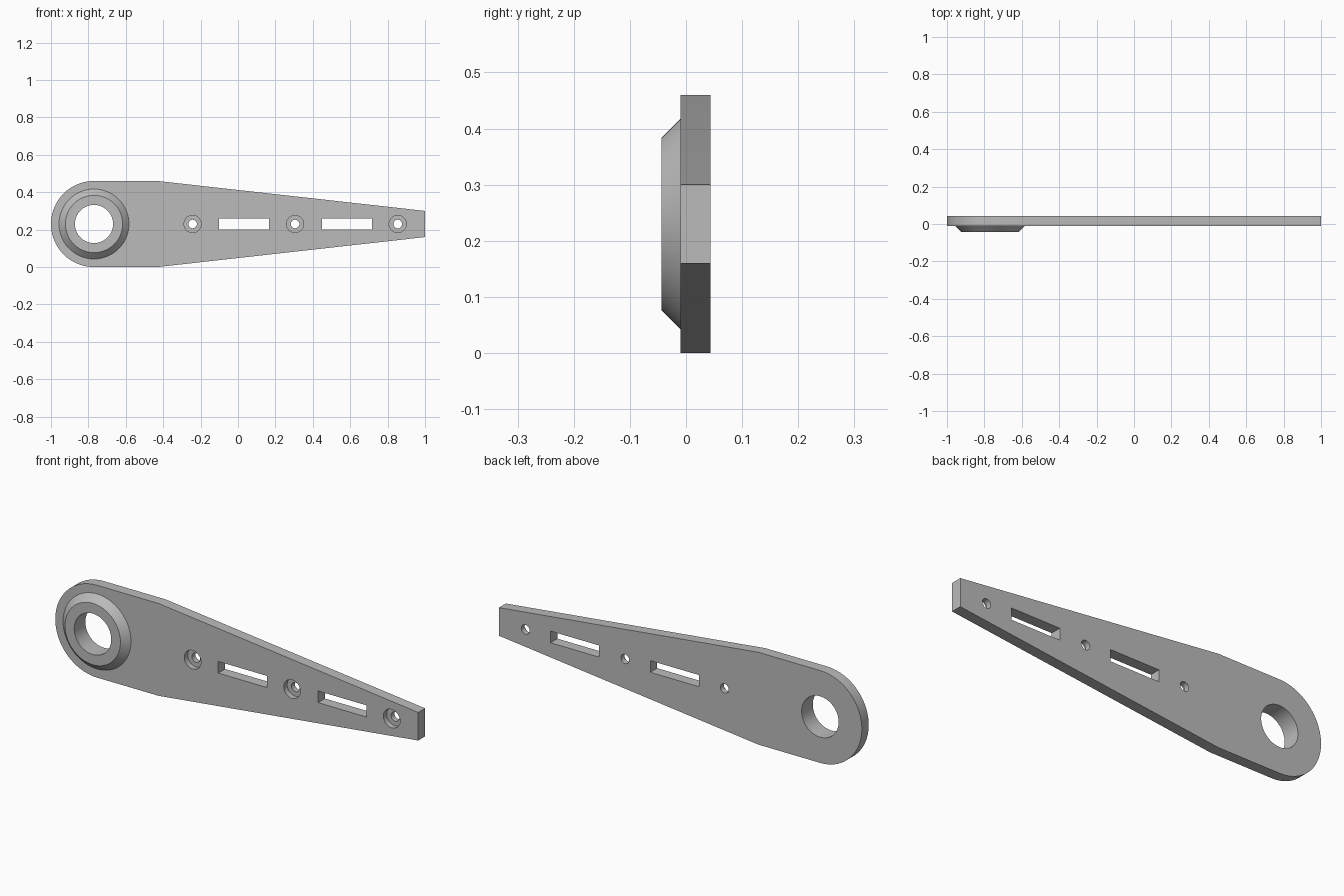
import bpy, math
from mathutils import Vector

if "Cube" in bpy.data.objects:
    bpy.data.objects.remove(bpy.data.objects["Cube"])

MID_Z = 0.23
FRONT, BACK, BOSS_FRONT = -0.01, 0.044, -0.044
PIVOT_X = -0.77

grey = bpy.data.materials.new("plain grey")
grey.use_nodes = True
colour = (0.5, 0.5, 0.5, 1)
grey.diffuse_color = colour
grey.node_tree.nodes["Principled BSDF"].inputs["Base Color"].default_value = colour


def cone(name, x, y0, y1, r0, r1, sides=64):
    """Round solid along y, with radius r0 at y0 and r1 at y1."""
    bpy.ops.mesh.primitive_cone_add(
        vertices=sides, radius1=r1, radius2=r0, depth=y1 - y0,
        location=(x, (y0 + y1) / 2, MID_Z), rotation=(math.pi / 2, 0, 0))
    ob = bpy.context.object
    ob.name = name
    return ob


def block(name, x0, x1, height):
    bpy.ops.mesh.primitive_cube_add(size=1, location=((x0 + x1) / 2, 0, MID_Z))
    ob = bpy.context.object
    ob.name = name
    ob.scale = (x1 - x0, 0.4, height)
    return ob


def combine(target, other, operation):
    mod = target.modifiers.new(operation, 'BOOLEAN')
    mod.operation = operation
    mod.solver = 'EXACT'
    mod.object = other
    bpy.ops.object.select_all(action='DESELECT')
    bpy.context.view_layer.objects.active = target
    target.select_set(True)
    bpy.ops.object.modifier_apply(modifier=mod.name)
    bpy.data.objects.remove(other)


# Plate outline: rounded pivot end, straight shoulders, tapered tip
outline = [(1, -0.07), (1, 0.07), (-0.43, 0.23)]
steps = 48
for i in range(steps + 1):
    a = math.pi / 2 + math.pi * i / steps
    outline.append((PIVOT_X + 0.23 * math.cos(a), 0.23 * math.sin(a)))
outline.append((-0.43, -0.23))
n = len(outline)
verts = [(x, y, MID_Z + z) for y in (FRONT, BACK) for x, z in outline]
faces = [list(range(n))[::-1], list(range(n, 2 * n))]
faces += [(i, (i + 1) % n, n + (i + 1) % n, n + i) for i in range(n)]
mesh = bpy.data.meshes.new("arm_plate")
mesh.from_pydata(verts, [], faces)
arm = bpy.data.objects.new("arm_plate", mesh)
bpy.context.collection.objects.link(arm)
bpy.context.view_layer.objects.active = arm
bpy.ops.object.mode_set(mode='EDIT')
bpy.ops.mesh.select_all(action='SELECT')
bpy.ops.mesh.normals_make_consistent(inside=False)
bpy.ops.object.mode_set(mode='OBJECT')

# Tapered boss around the pivot; the cone runs on slightly into the plate
slope = (0.187 - 0.153) / (FRONT - BOSS_FRONT)
sink = 0.01
combine(arm, cone("boss", PIVOT_X, BOSS_FRONT, FRONT + sink,
                  0.153, 0.187 + slope * sink), 'UNION')

# Pivot bore
combine(arm, cone("bore", PIVOT_X, -0.2, 0.2, 0.102, 0.102), 'DIFFERENCE')

# Counterbored screw holes
for x in (-0.243, 0.305, 0.854):
    combine(arm, cone("recess", x, -0.1, 0.017, 0.046, 0.046, 40), 'DIFFERENCE')
    combine(arm, cone("screw_hole", x, -0.2, 0.2, 0.023, 0.023, 40), 'DIFFERENCE')

# Slots
for x in (-0.102, 0.448):
    combine(arm, block("slot", x, x + 0.268, 0.058), 'DIFFERENCE')

# Finish: one colour, smooth round walls with sharp edges
arm.data.materials.clear()
arm.data.materials.append(grey)
for p in arm.data.polygons:
    p.material_index = 0
bpy.ops.object.select_all(action='DESELECT')
arm.select_set(True)
bpy.context.view_layer.objects.active = arm
bpy.ops.object.shade_smooth_by_angle(angle=math.radians(20))
